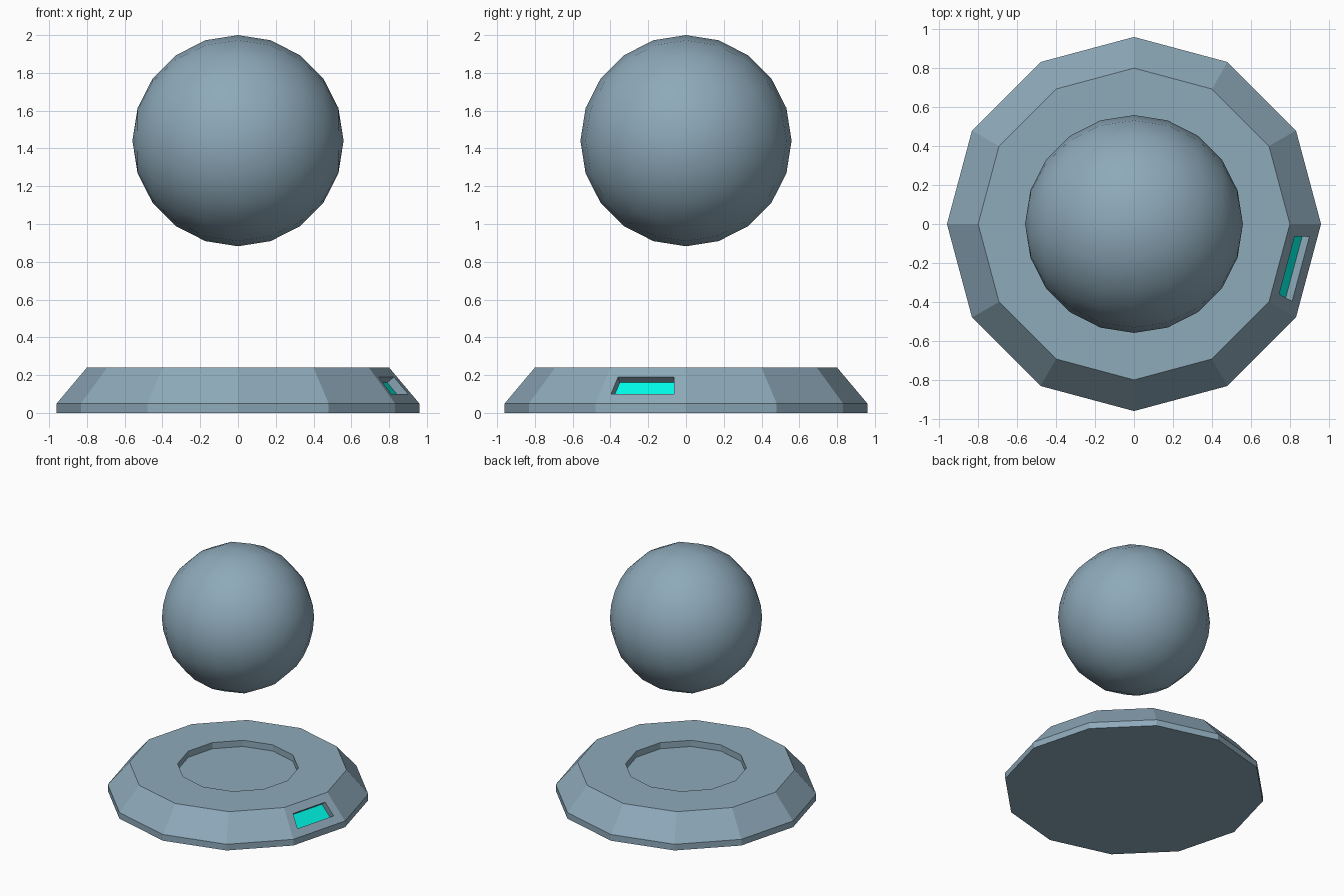
import bpy, bmesh, math
from mathutils import Vector

if "Cube" in bpy.data.objects:
    bpy.data.objects.remove(bpy.data.objects["Cube"])

SIDES = 12
# base profile (radius, z): foot, skirt, sloped wall, top deck, shallow round recess
PROFILE = [(0.96, 0.0), (0.96, 0.05), (0.80, 0.24), (0.445, 0.24), (0.445, 0.19)]


def make_material(name, color):
    mat = bpy.data.materials.new(name)
    mat.diffuse_color = (*color, 1)
    mat.use_nodes = True
    mat.node_tree.nodes["Principled BSDF"].inputs["Base Color"].default_value = mat.diffuse_color
    return mat


def make_object(name, bm, mat):
    mesh = bpy.data.meshes.new(name)
    bm.to_mesh(mesh)
    bm.free()
    obj = bpy.data.objects.new(name, mesh)
    bpy.context.collection.objects.link(obj)
    mesh.materials.append(mat)
    return obj


def on_slope(y, z):
    """Point on the sloped wall panel between -30 and 0 degrees."""
    r = 0.96 - 0.16 * (z - 0.05) / 0.19
    return Vector((r - abs(y) * math.tan(math.radians(15)), y, z))


slate = make_material("slate_blue", (0.27, 0.40, 0.49))
teal = make_material("screen_teal", (0.0, 0.95, 0.80))

# screen opening, counter-clockwise from outside, pushed in along the wall normal
opening = [on_slope(-0.397, 0.10), on_slope(-0.063, 0.10),
           on_slope(-0.063, 0.19), on_slope(-0.36, 0.19)]
normal = (opening[1] - opening[0]).cross(opening[3] - opening[0]).normalized()
sunk = [p - normal * 0.047 for p in opening]

# twelve-sided base
bm = bmesh.new()
rings = []
for r, z in PROFILE:
    rings.append([bm.verts.new((r * math.cos(math.tau * i / SIDES),
                                r * math.sin(math.tau * i / SIDES), z))
                  for i in range(SIDES)])
for k in range(len(rings) - 1):
    for i in range(SIDES):
        j = (i + 1) % SIDES
        if k == 1 and i == SIDES - 1:
            # wall panel with the screen opening
            outer = [rings[1][i], rings[1][j], rings[2][j], rings[2][i]]
            rim = [bm.verts.new(p) for p in opening]
            back = [bm.verts.new(p) for p in sunk]
            for a, b in ((outer, rim), (rim, back)):
                for n in range(4):
                    m = (n + 1) % 4
                    bm.faces.new((a[n], a[m], b[m], b[n]))
        else:
            bm.faces.new((rings[k][i], rings[k][j], rings[k + 1][j], rings[k + 1][i]))
bm.faces.new(list(reversed(rings[0])))
bm.faces.new(rings[-1])
make_object("base", bm, slate)

# glowing screen at the back of the opening
bm = bmesh.new()
bm.faces.new([bm.verts.new(p) for p in sunk])
make_object("screen", bm, teal)

# floating smooth ball, poles along x
bpy.ops.mesh.primitive_uv_sphere_add(segments=20, ring_count=10, radius=0.559,
                                     location=(0, 0, 1.441),
                                     rotation=(0, math.pi / 2, 0))
ball = bpy.context.object
ball.name = "floating_ball"
ball.data.materials.append(slate)
bpy.ops.object.shade_smooth()
